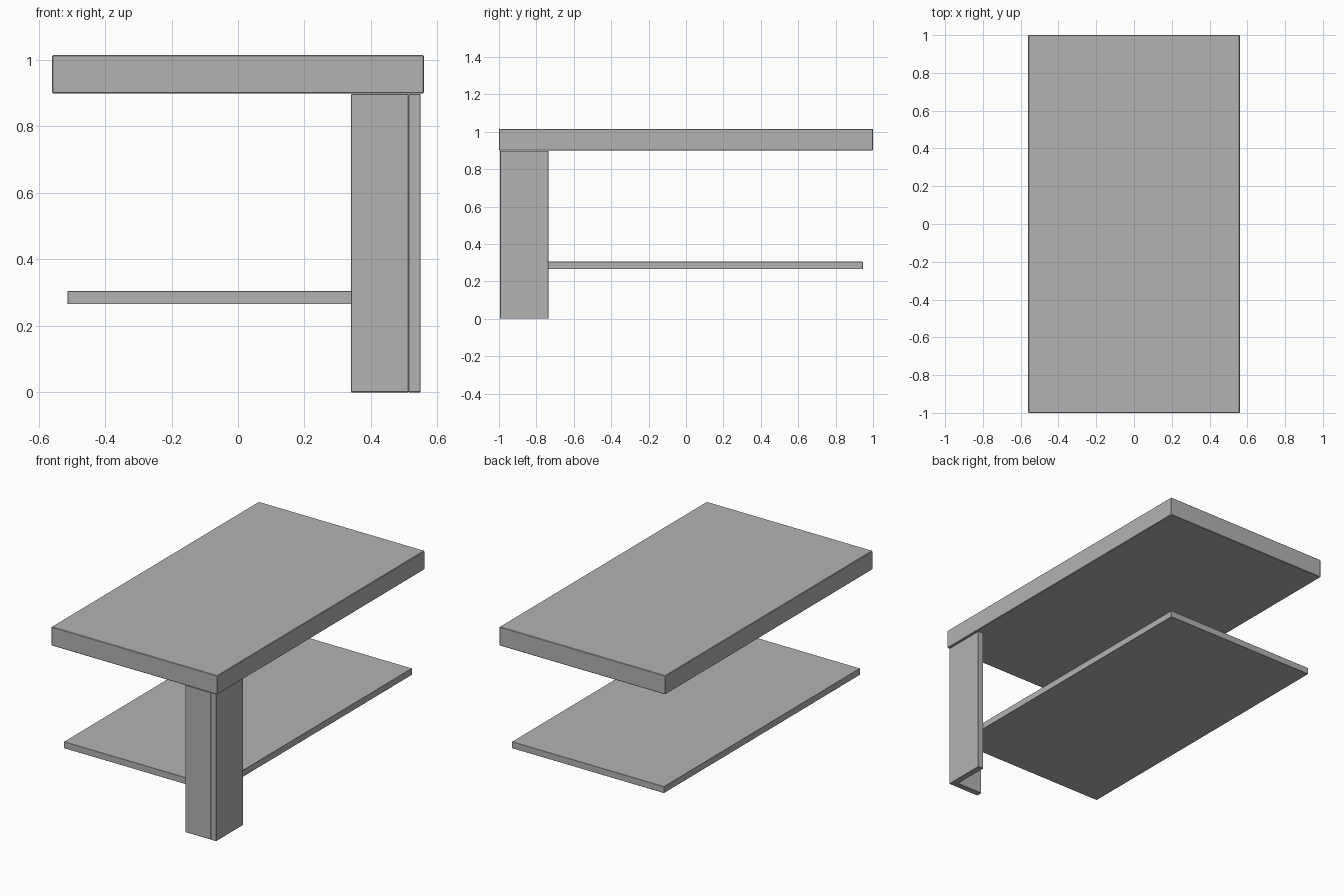
import bpy
import bmesh
from mathutils import Vector

cube = bpy.data.objects.get("Cube")
if cube:
    bpy.data.objects.remove(cube, do_unlink=True)

# One plain grey for every part
GREY = (0.45, 0.45, 0.45, 1)
grey = bpy.data.materials.new("plain_grey")
grey.use_nodes = True
grey.diffuse_color = GREY
grey.node_tree.nodes["Principled BSDF"].inputs["Base Color"].default_value = GREY


def board(name, low, high, edge=0.003):
    """Flat-faced board between two corners, with slightly eased edges."""
    low, high = Vector(low), Vector(high)
    mesh = bpy.data.meshes.new(name)
    bm = bmesh.new()
    bmesh.ops.create_cube(bm, size=1)
    bmesh.ops.scale(bm, vec=high - low, verts=bm.verts)
    bmesh.ops.bevel(bm, geom=bm.edges[:], offset=edge, segments=1, affect='EDGES')
    bm.to_mesh(mesh)
    bm.free()
    mesh.materials.append(grey)
    obj = bpy.data.objects.new(name, mesh)
    obj.location = (low + high) / 2
    bpy.context.collection.objects.link(obj)
    return obj


# Thick top and thin lower shelf
board("table_top", (-0.56, -1, 0.9), (0.56, 1, 1.015))
board("lower_shelf", (-0.513, -0.945, 0.265), (0.513, 0.945, 0.305), 0.001)

# Single corner leg: two planks meeting in an L
board("leg_front_plank", (0.34, -0.995, 0), (0.513, -0.958, 0.898), 0.002)
board("leg_side_plank", (0.513, -0.995, 0), (0.55, -0.735, 0.898), 0.002)
